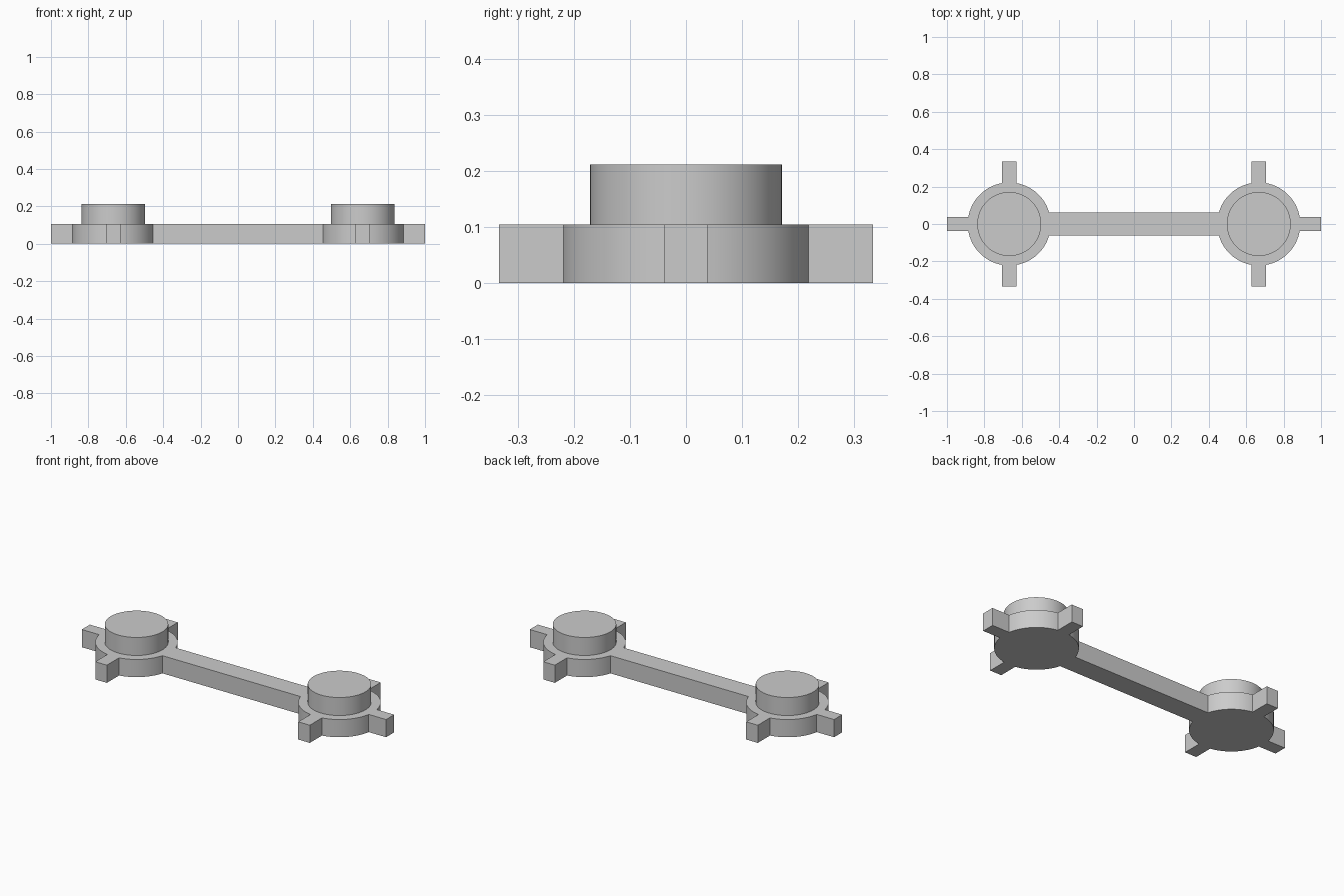
import bpy, bmesh
from math import pi, sin, cos, asin, radians

HUB_X, HUB_R = 0.667, 0.222
TAB_HALF, TAB_REACH = 0.038, 0.333
BAR_HALF = 0.062
PLATE_TOP = 0.105
BOSS_R, BOSS_TOP = 0.171, 0.212

cube = bpy.data.objects.get("Cube")
if cube:
    bpy.data.objects.remove(cube, do_unlink=True)

grey = bpy.data.materials.new("plain grey")
grey.use_nodes = True
colour = (0.6, 0.6, 0.6, 1)
grey.diffuse_color = colour
grey.node_tree.nodes["Principled BSDF"].inputs["Base Color"].default_value = colour


def extrude_outline(name, outline, bottom, top):
    """Solid prism from a closed counter-clockwise outline."""
    bm = bmesh.new()
    face = bm.faces.new([bm.verts.new((x, y, bottom)) for x, y in outline])
    grown = bmesh.ops.extrude_face_region(bm, geom=[face], use_keep_orig=True)
    verts = [g for g in grown["geom"] if isinstance(g, bmesh.types.BMVert)]
    bmesh.ops.translate(bm, verts=verts, vec=(0, 0, top - bottom))
    bmesh.ops.recalc_face_normals(bm, faces=bm.faces)
    mesh = bpy.data.meshes.new(name)
    bm.to_mesh(mesh)
    bm.free()
    mesh.materials.append(grey)
    obj = bpy.data.objects.new(name, mesh)
    bpy.context.collection.objects.link(obj)
    bpy.ops.object.select_all(action="DESELECT")
    obj.select_set(True)
    bpy.context.view_layer.objects.active = obj
    bpy.ops.object.shade_smooth_by_angle(angle=radians(30))
    return obj


def arc(cx, radius, start, end, steps):
    return [(cx + radius * cos(start + (end - start) * i / steps),
             radius * sin(start + (end - start) * i / steps))
            for i in range(steps + 1)]


# Outline of one hub: arcs between the bar, three square tabs and the bar again
tab_angle, bar_angle = asin(TAB_HALF / HUB_R), asin(BAR_HALF / HUB_R)
half = []
start = -pi + bar_angle
for centre in (-pi / 2, 0, pi / 2):
    half += arc(HUB_X, HUB_R, start, centre - tab_angle, 16)
    for side in (-TAB_HALF, TAB_HALF):
        half.append((HUB_X + TAB_REACH * cos(centre) - side * sin(centre),
                     TAB_REACH * sin(centre) + side * cos(centre)))
    start = centre + tab_angle
half += arc(HUB_X, HUB_R, start, pi - bar_angle, 16)

# Base plate: both hubs joined by the straight bar
extrude_outline("base_plate", half + [(-x, -y) for x, y in half], 0, PLATE_TOP)

# Round bosses, seated slightly into the plate
for name, side in (("left_boss", 1), ("right_boss", -1)):
    circle = arc(side * HUB_X, BOSS_R, 0, 2 * pi, 64)[:-1]
    extrude_outline(name, circle, PLATE_TOP - 0.01, BOSS_TOP)
